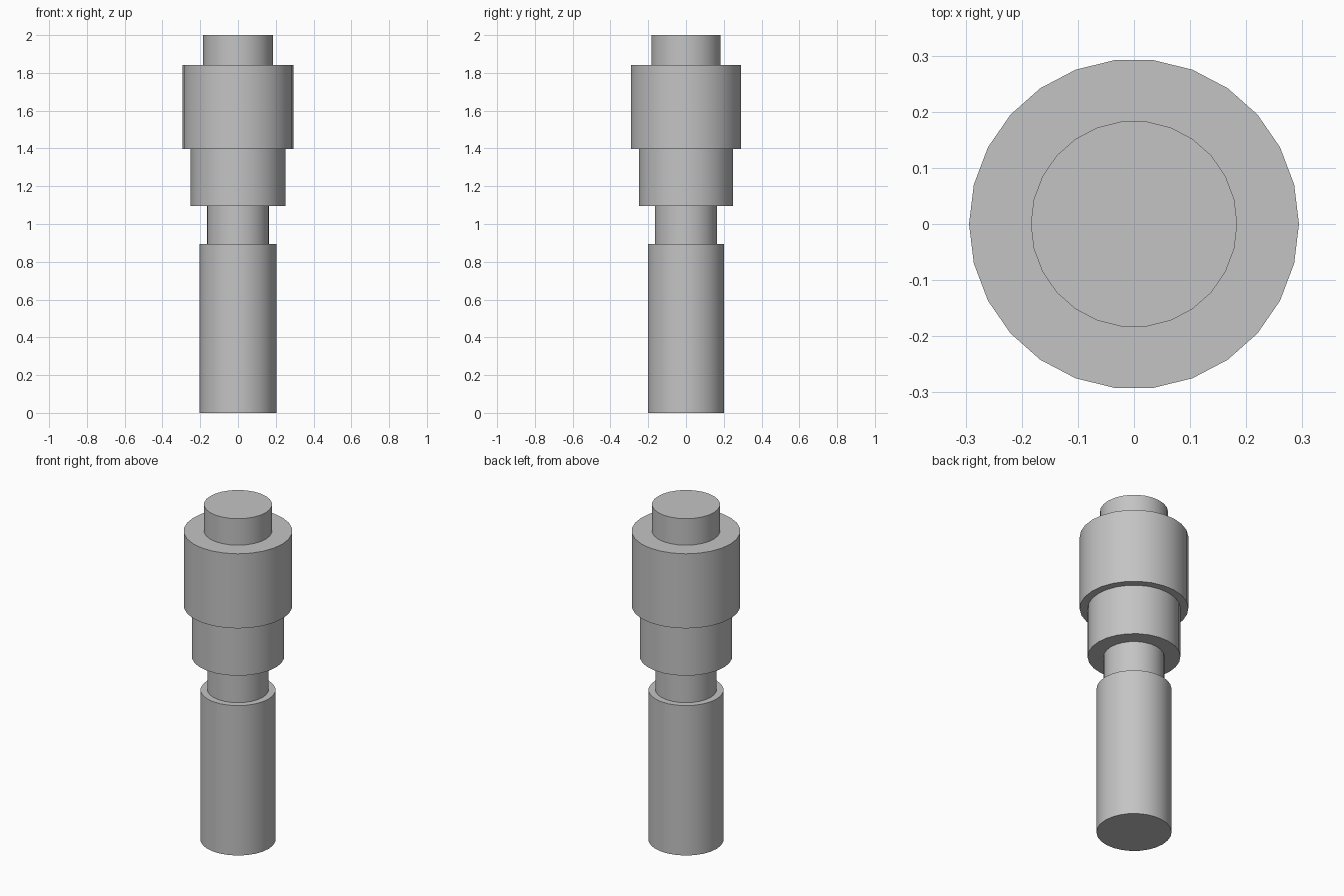
import bpy
import bmesh
import math
from mathutils import Matrix

SIDES = 26

default_cube = bpy.data.objects.get("Cube")
if default_cube:
    bpy.data.objects.remove(default_cube, do_unlink=True)

grey = bpy.data.materials.new("plain grey")
grey.use_nodes = True
colour = (0.55, 0.55, 0.55, 1)
grey.diffuse_color = colour
grey.node_tree.nodes["Principled BSDF"].inputs["Base Color"].default_value = colour


def add_section(name, radius, bottom, top):
    """Capped cylinder with a corner on the x axis."""
    mesh = bpy.data.meshes.new(name)
    bm = bmesh.new()
    place = Matrix.Translation((0, 0, (bottom + top) / 2)) @ Matrix.Rotation(math.pi / 2, 4, "Z")
    bmesh.ops.create_cone(bm, cap_ends=True, segments=SIDES, radius1=radius,
                          radius2=radius, depth=top - bottom, matrix=place)
    bm.to_mesh(mesh)
    bm.free()
    mesh.materials.append(grey)
    obj = bpy.data.objects.new(name, mesh)
    bpy.context.collection.objects.link(obj)
    obj.select_set(True)
    bpy.context.view_layer.objects.active = obj


bpy.ops.object.select_all(action="DESELECT")

# Sections of the stepped shaft, from the ground up: name, radius, top height
sections = [
    ("lower_shaft", 0.203, 0.894),
    ("neck", 0.165, 1.095),
    ("lower_collar", 0.251, 1.397),
    ("upper_collar", 0.294, 1.842),
    ("top_stub", 0.184, 2.0),
]
height = 0
for name, radius, top in sections:
    add_section(name, radius, height, top)
    height = top

# Smooth sides, crisp rims
bpy.ops.object.shade_smooth_by_angle(angle=math.radians(30))
